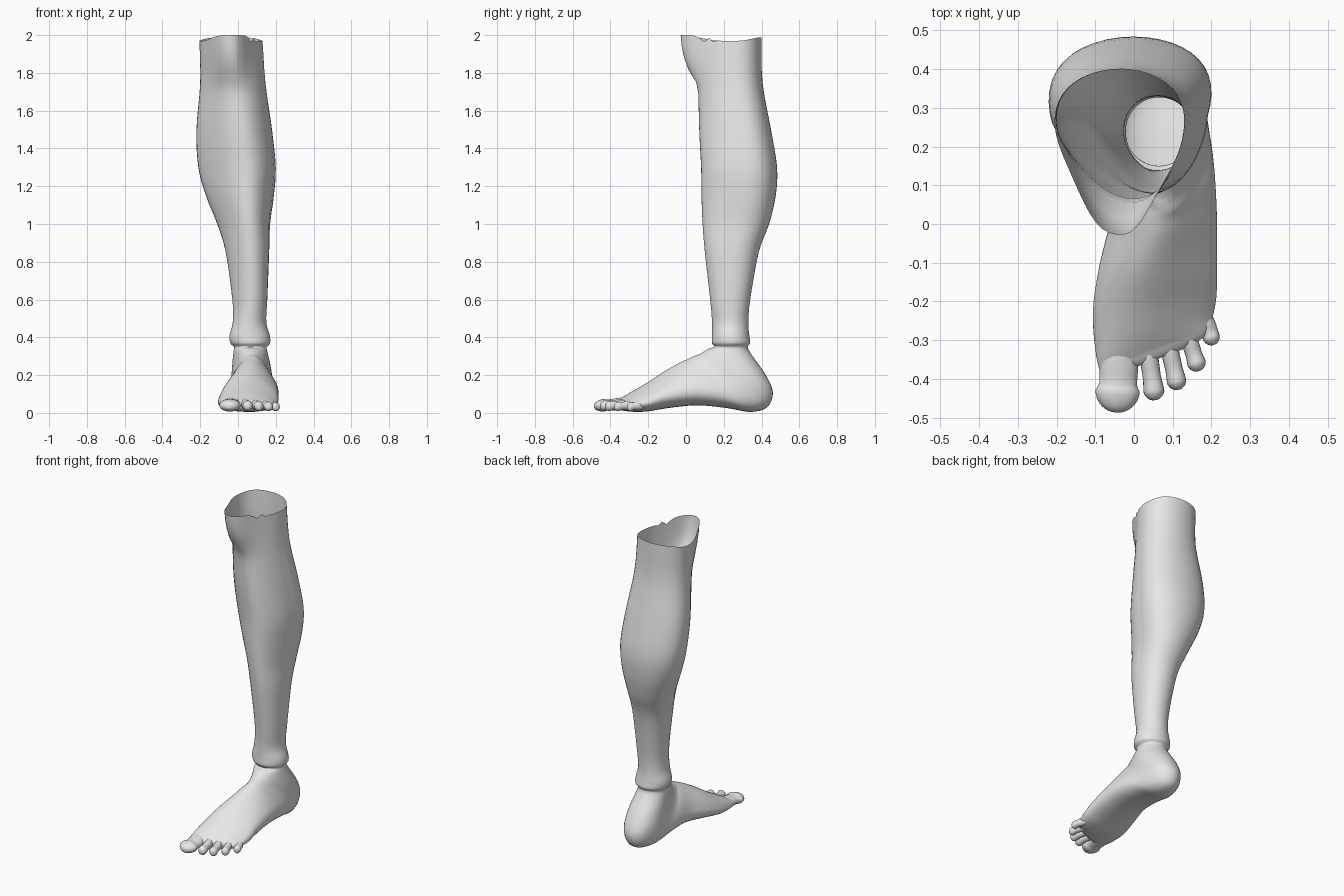
import bpy, bmesh, math
from mathutils import Vector

if "Cube" in bpy.data.objects:
    bpy.data.objects.remove(bpy.data.objects["Cube"])

skin = bpy.data.materials.new("pale grey")
skin.diffuse_color = (0.8, 0.8, 0.8, 1)
skin.use_nodes = True
skin.node_tree.nodes["Principled BSDF"].inputs["Base Color"].default_value = skin.diffuse_color
N = 48


def make_object(name, bm):
    bmesh.ops.recalc_face_normals(bm, faces=bm.faces)
    for f in bm.faces:
        f.smooth = True
    me = bpy.data.meshes.new(name)
    bm.to_mesh(me)
    bm.free()
    me.materials.append(skin)
    ob = bpy.data.objects.new(name, me)
    bpy.context.collection.objects.link(ob)
    return ob


def spline(rows, steps):
    """Catmull-Rom through rows of numbers."""
    out = []
    for i in range(len(rows) - 1):
        p0, p1, p2, p3 = (rows[max(0, min(len(rows) - 1, i + k))] for k in (-1, 0, 1, 2))
        for s in range(steps):
            t = s / steps
            out.append([0.5 * (2 * b + (c - a) * t + (2 * a - 5 * b + 4 * c - d) * t * t
                               + (3 * b - a - 3 * c + d) * t ** 3)
                        for a, b, c, d in zip(p0, p1, p2, p3)])
    return out + [list(rows[-1])]


def bridge(bm, rings):
    for r, q in zip(rings, rings[1:]):
        n = len(r)
        for i in range(n):
            bm.faces.new((r[i], r[(i + 1) % n], q[(i + 1) % n], q[i]))


def smoothstep(a, b, v):
    t = max(0, min(1, (v - a) / (b - a)))
    return t * t * (3 - 2 * t)


# Shin sections: front y, back y, z, min x, max x, egg shape, front ridge shift
shin = [(.065, .40, 1.98, -.205, .13, .2, .01), (.065, .405, 1.75, -.20, .145, .25, .02),
        (.07, .45, 1.5, -.22, .18, .3, .04), (.08, .482, 1.3, -.21, .20, .3, .05),
        (.082, .475, 1.15, -.17, .19, .3, .04), (.088, .44, 1.0, -.11, .17, .25, .03),
        (.1, .385, .85, -.065, .165, .15, .02), (.128, .34, .6, -.03, .155, .1, .01),
        (.138, .33, .48, -.028, .15, .05, 0), (.138, .335, .41, -.045, .168, 0, 0),
        (.137, .34, .37, -.04, .17, 0, 0)]
rows = [(f, z, b, z, x0, x1, e, a, 0) for f, b, z, x0, x1, e, a in shin]
# Foot sections fan round the instep: top y,z, sole y,z, min x, max x, egg, ridge, skew
rows += [(.15, .35, .327, .345, -.022, .152, 0, 0, 0),
         (.12, .34, .36, .29, -.025, .158, .05, 0, 0),
         (.095, .325, .42, .205, -.03, .17, .1, 0, 0),
         (.07, .31, .46, .11, -.035, .18, .15, 0, 0),
         (.05, .303, .43, .03, -.04, .185, .2, 0, 0),
         (.03, .295, .34, .005, -.045, .195, .25, 0, 0),
         (.01, .285, .22, .025, -.05, .207, .3, -.01, 0),
         (-.04, .262, .06, .04, -.058, .214, .35, -.02, 0),
         (-.13, .21, -.1, .025, -.09, .215, .35, -.03, 0),
         (-.21, .155, -.2, .008, -.106, .213, .3, -.03, .12),
         (-.28, .11, -.28, .006, -.1, .205, .2, -.02, .3),
         (-.33, .075, -.33, .012, -.088, .195, 0, 0, .38)]
bm = bmesh.new()
rings = []
secs = spline(rows, 4)
for k, (dy, dz, py, pz, x0, x1, e, a, sk) in enumerate(secs):
    ring = []
    for i in range(N):
        t = 2 * math.pi * i / N
        v = .5 - .5 * math.cos(t)
        s = math.sin(t - e * math.sin(t))
        x = (x0 + x1) / 2 + (x1 - x0) / 2 * s + a * max(0, math.cos(t))
        y = dy + (py - dy) * v + sk * (x - .05)
        z = dz + (pz - dz) * v
        # kneecap bulge on the front
        if z > 1.6 and v < .5:
            y -= .095 * math.exp(-(abs(x + .05) / .1) ** 3) * (
                .7 * smoothstep(1.71, 1.86, z) + .3 * smoothstep(1.8, 2, z))
        # uneven torn rim with a small notch
        if k == 0:
            z = 1.97 + .03 * smoothstep(.3, 1, abs(math.cos(t))) * (1 if v < .5 else .6)
            if .05 < x < .1 and v < .5:
                z = 1.965 + .02 * (i % 2)
        ring.append(bm.verts.new((x, y, z)))
    rings.append(ring)
bridge(bm, rings)
# rounded end of the forefoot
c = sum((v.co for v in rings[-1]), Vector()) / N
cap = [rings[-1]]
for s, d in ((.85, .012), (.5, .02)):
    cap.append([bm.verts.new(c + (v.co - c) * s + Vector((.3 * d, -d, 0))) for v in rings[-1]])
bridge(bm, cap)
bm.faces.new(cap[-1])
make_object("leg_and_foot", bm)


# Toes: root x,y, tip x,y, neck half width, pad half width, root z, tip z, half height
toes = {"big_toe": (-.035, -.29, -.045, -.487, .05, .057, .052, .036, .033),
        "second_toe": (.032, -.30, .055, -.455, .024, .027, .05, .036, .027),
        "third_toe": (.083, -.285, .115, -.428, .023, .025, .047, .034, .026),
        "fourth_toe": (.132, -.265, .168, -.380, .022, .024, .044, .032, .025),
        "little_toe": (.175, -.225, .207, -.312, .023, .022, .042, .03, .024)}
for name, (rx, ry, tx, ty, wn, wp, rz, tz, h) in toes.items():
    bm = bmesh.new()
    d = Vector((tx - rx, ty - ry, 0))
    L = d.length
    d.normalize()
    side = Vector((-d.y, d.x, 0))
    r = wp / L
    rings = []
    path = [(0, wn * .8, h), (.35, wn, h), (.62, wn * .97, h * .85)]
    path += [(1 - r * (1 - math.sin(q)), wp * math.cos(q), h * math.cos(q) ** .8)
             for q in (0, .4, .8, 1.15, 1.4)]
    for u, w, hh in spline(path, 2):
        m = Vector((rx, ry, rz + (tz - rz) * u)) + d * (L * u)
        rings.append([bm.verts.new(m + side * (w * math.cos(p)) + Vector((0, 0, hh * math.sin(p))))
                      for p in (2 * math.pi * i / 20 for i in range(20))])
    bridge(bm, rings)
    bm.faces.new(rings[-1])
    make_object(name, bm)
